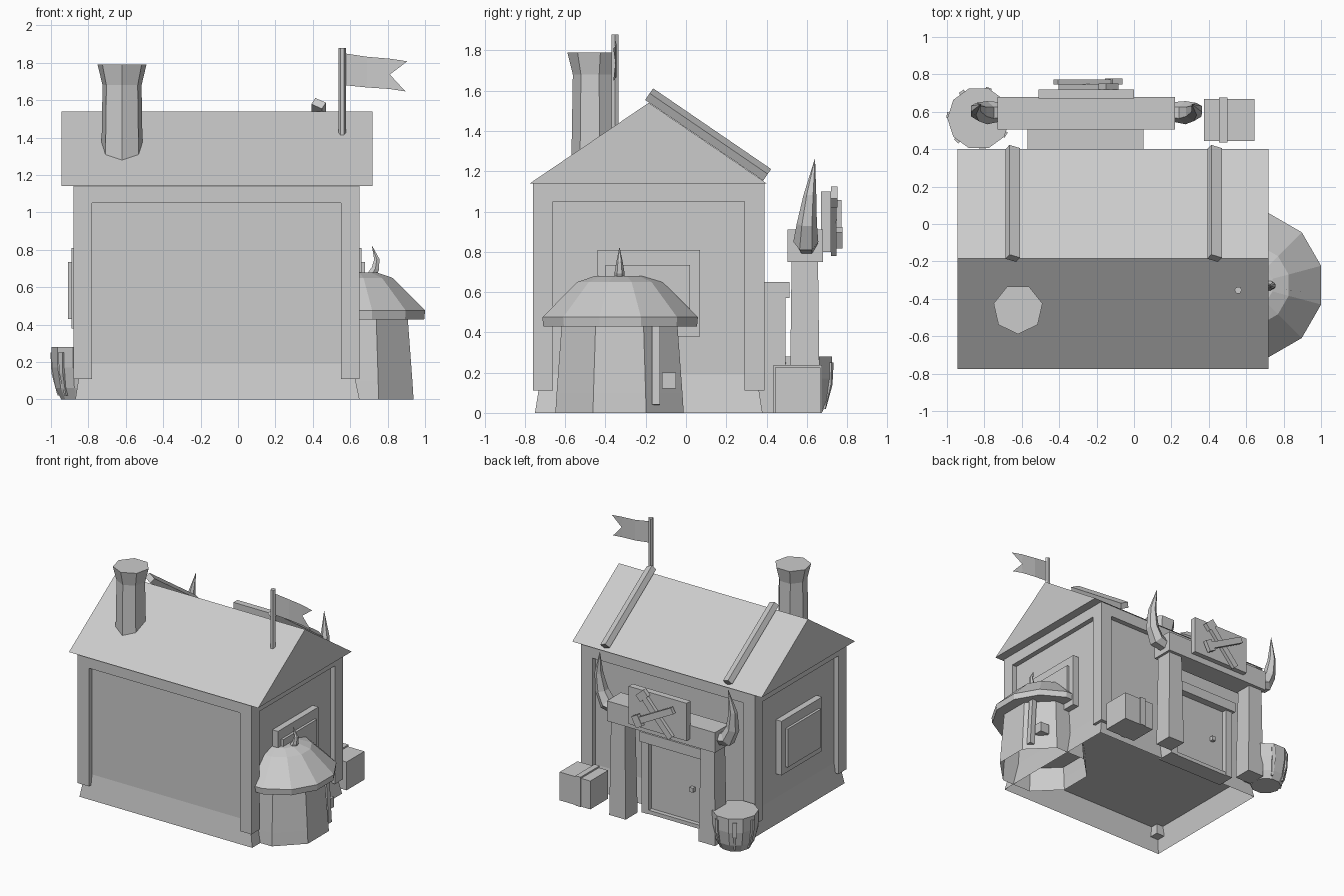
import bpy, bmesh, math
from mathutils import Vector, Matrix

if "Cube" in bpy.data.objects:
    bpy.data.objects.remove(bpy.data.objects["Cube"])

stone = bpy.data.materials.new("plain_grey")
stone.use_nodes = True
GREY = (0.6, 0.6, 0.6, 1)
stone.diffuse_color = GREY
stone.node_tree.nodes["Principled BSDF"].inputs["Base Color"].default_value = GREY


def finish(name, bm, fix=True):
    if fix:
        bmesh.ops.recalc_face_normals(bm, faces=bm.faces[:])
    me = bpy.data.meshes.new(name)
    bm.to_mesh(me)
    bm.free()
    me.materials.append(stone)
    ob = bpy.data.objects.new(name, me)
    bpy.context.collection.objects.link(ob)
    return ob


def box(name, x, y, z, rot=None):
    """Box from (min, max) ranges, optionally turned about its centre."""
    bm = bmesh.new()
    bmesh.ops.create_cube(bm, size=1)
    size = [r[1] - r[0] for r in (x, y, z)]
    mid = Vector([(r[0] + r[1]) / 2 for r in (x, y, z)])
    m = Matrix.Translation(mid) @ (rot or Matrix()) @ Matrix.Diagonal((*size, 1))
    bmesh.ops.transform(bm, matrix=m, verts=bm.verts)
    return finish(name, bm)


def loft(name, rings, caps=(True, True)):
    """Skin between rings of points."""
    bm = bmesh.new()
    rows = [[bm.verts.new(p) for p in r] for r in rings]
    n = len(rows[0])
    for a, b in zip(rows, rows[1:]):
        for i in range(n):
            j = (i + 1) % n
            bm.faces.new((a[i], a[j], b[j], b[i]))
    if caps[0]:
        bm.faces.new(rows[0][::-1])
    if caps[1]:
        bm.faces.new(rows[-1])
    return finish(name, bm, all(caps))


def turned(name, centre, profile, sides, phase, caps=(True, True)):
    """Upright faceted solid from (radius, height) pairs."""
    angles = [math.radians(phase) + math.tau * i / sides for i in range(sides)]
    return loft(name, [[(centre[0] + r * math.cos(a), centre[1] + r * math.sin(a), z)
                        for a in angles] for r, z in profile], caps)


def horn(name, points, radii, sides=6):
    """Tapering horn along a bent path in the xz plane."""
    pts = [Vector(p) for p in points]
    rings = []
    for i, (p, r) in enumerate(zip(pts, radii)):
        t = (pts[min(i + 1, len(pts) - 1)] - pts[max(i - 1, 0)]).normalized()
        u = Vector((0, 1, 0))
        v = t.cross(u).normalized()
        rings.append([p + r * (u * math.cos(a) + v * math.sin(a))
                      for a in (math.tau * k / sides for k in range(sides))])
    return loft(name, rings)


def rect(x, y, z):
    return [(x[0], y[0], z), (x[1], y[0], z), (x[1], y[1], z), (x[0], y[1], z)]


# House walls, flared open skirt and corner frame
X0, X1, Y0, Y1, EAVE = -0.88, 0.65, -0.76, 0.39, 1.14
D = 0.04
box("walls", (X0 + D, X1 - D), (Y0 + D, Y1 - D), (0.19, EAVE))
loft("skirt", [rect((X0 + .01, X1 + .0), (Y0 + .01, Y1 - .01), 0),
               rect((X0 + D, X1 - D), (Y0 + D, Y1 - D), 0.19)], (False, False))
for sx in (X0, X1 - .1):
    for sy in (Y0, Y1 - .1):
        box("corner_post", (sx, sx + .1), (sy, sy + .1), (0.11, EAVE))
for y in (Y0, Y1 - .05):
    box("long_top_beam", (X0 + .1, X1 - .1), (y, y + .05), (1.05, EAVE))
for x in (X0, X1 - .05):
    box("side_top_beam", (x, x + .05), (Y0 + .1, Y1 - .1), (1.05, EAVE))

# Windows on both gable ends
for side, x in ((-1, X0 + D), (1, X1 - D)):
    for part, depth, y, z in (("window_frame", .05, (-.44, .07), (.38, .81)),
                              ("window_pane", .07, (-.40, .02), (.43, .735))):
        box(part, tuple(sorted((x, x + side * depth))), y, z)

# Solid gable roof
loft("roof", [[(x, -.775, EAVE), (x, .40, EAVE), (x, -.185, 1.54)] for x in (-.945, .72)])

# Battens over the back slope
slope = math.atan2(-.40, .585)
for x in (-.648, .431):
    tilt = Matrix.Rotation(slope, 4, 'X') @ Matrix.Rotation(math.radians(28), 4, 'Y')
    box("roof_batten", (x - .032, x + .032), (-.245, .465), (1.36, 1.405), tilt)

# Chimney
turned("chimney", (-.62, -.455), [(.115, 1.2), (.107, 1.68), (.134, 1.79 - .09 + .01),
                                  (.134, 1.79)][:2] + [(.134, 1.79)], 7, -90)

# Flag
turned("flag_pole", (.557, -.353), [(.02, 1.36), (.02, 1.88)], 6, 0)
bm = bmesh.new()
top = [(.57, 1.85), (.69, 1.832), (.81, 1.822), (.905, 1.808)]
low = [(.57, 1.68), (.69, 1.668), (.81, 1.66), (.895, 1.647)]
bend = [0, .008, .002, -.008]
T = [bm.verts.new((x, -.353 + b, z)) for (x, z), b in zip(top, bend)]
L = [bm.verts.new((x, -.353 + b, z)) for (x, z), b in zip(low, bend)]
notch = bm.verts.new((.812, -.351, 1.737))
for i in range(2):
    if i == 0:
        bm.faces.new((L[0], L[1], T[1], T[0]))
    else:
        bm.faces.new((L[1], L[2], notch, T[2], T[1]))
bm.faces.new((L[2], L[3], notch))
bm.faces.new((notch, T[3], T[2]))
finish("flag", bm)

# Side turret with its cap, spike, post and block
C = (.62, -.33)
turned("turret", C, [(.345, 0), (.338, .1), (.31, .45)], 8, 22.5, (False, True))
turned("turret_cap", (.614, -.327), [(.395, .428), (.40, .475), (.22, .65), (.13, .68)], 12, 15)
horn("turret_spike", [(.705, -.33, .65), (.735, -.33, .70), (.742, -.33, .75), (.717, -.33, .82)],
     [.028, .024, .016, .001])
box("turret_post", (.865, .905), (-.17, -.13), (.04, .44), Matrix.Rotation(-.06, 4, 'Y'))
box("turret_block", (.80, .88), (-.12, -.05), (.12, .20))

# Porch: pillars, lintel and curved horns mirrored about the doorway
MID = -.255
for s in (-1, 1):
    def at(d):
        return MID + s * d

    def span(a, b):
        return tuple(sorted((at(a), at(b))))

    loft("porch_pillar", [rect(span(.32, .465), (.515, .665), 0),
                          rect(span(.335, .455), (.525, .655), .80)])
    box("door_jamb", span(.24, .30), (.35, .495), (0, .58))
    horn("porch_horn",
         [(at(d), y, z) for d, y, z in ((.45, .60, .83), (.53, .595, .85), (.575, .60, .94),
                                        (.59, .615, 1.08), (.565, .64, 1.26))],
         [.05, .062, .05, .032, .001])
box("porch_lintel", (-.73, .22), (.505, .68), (.75, .91))
box("door_header", (-.57, .05), (.35, .515), (.57, .65))
box("door", (-.50, -.01), (.35, .455), (.02, .58))
box("door_sill", (-.50, -.01), (.35, .49), (0, .03))
box("door_knob", (-.40, -.37), (.45, .485), (.27, .305))

# Sign with crossed tools
box("sign_board", (-.51, 0), (.67, .72), (.80, 1.10))
for name, ang, half, y in (("long_handle", 48, .20, .72), ("short_handle", -28, .19, .745)):
    turn = Matrix.Rotation(math.radians(ang), 4, 'Y')
    c = Vector((-.25, y + .014, .945))
    box(name, (c.x - half, c.x + half), (y, y + .028), (c.z - .025, c.z + .025),
        Matrix.Rotation(math.radians(-ang), 4, 'Y'))
    tip = c + Matrix.Rotation(math.radians(-ang), 4, 'Y') @ Vector((half - .03, 0, 0))
    box("tool_head", (tip.x - .03, tip.x + .03), (y, y + .032), (tip.z - .045, tip.z + .045),
        Matrix.Rotation(math.radians(-ang), 4, 'Y'))

# Crate with strap
box("crate", (.375, .645), (.443, .667), (0, .225))
box("crate_strap", (.455, .50), (.435, .675), (0, .237))

# Tub with leaning staves
T0 = Vector((-.83, .565, 0))
turned("tub", T0, [(.115, 0), (.145, .06), (.165, .17), (.168, .28)], 10, 0)
for k in range(7):
    a = math.radians(20) + math.tau * k / 7
    out = Vector((math.cos(a), math.sin(a), 0))
    side = Vector((-out.y, out.x, 0))

    def ring(r, w, z):
        p = T0 + out * r + Vector((0, 0, z))
        return [p + side * w, p - side * w, p - side * w - out * .03, p + side * w - out * .03]

    loft("tub_stave", [ring(.135, .006, .02), ring(.167, .013, .14), ring(.172, .016, .25)])
